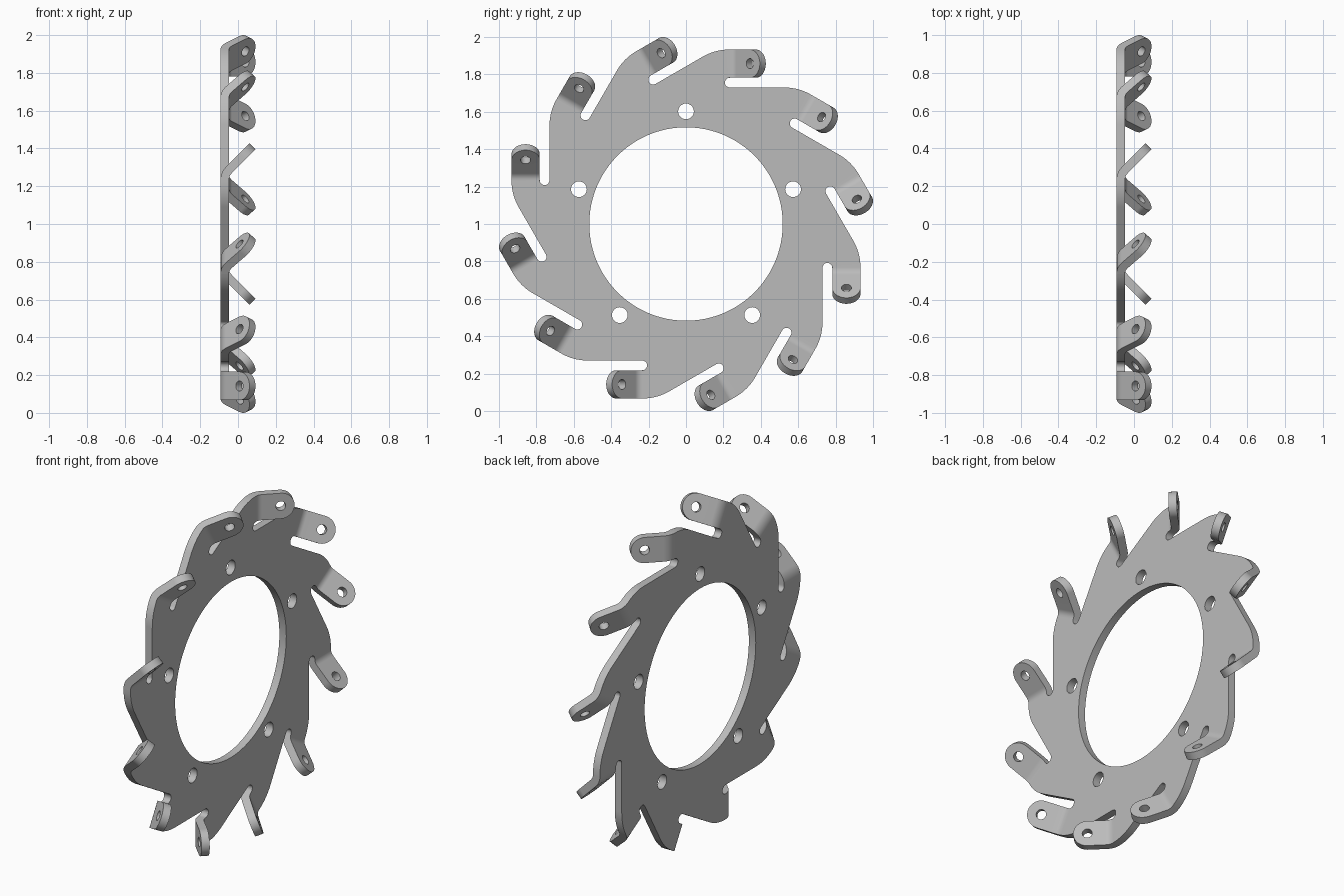
import bpy, bmesh
from math import sin, cos, tan, pi, radians
from mathutils import Matrix, Vector

if "Cube" in bpy.data.objects:
    bpy.data.objects.remove(bpy.data.objects["Cube"])

ARMS, THICK, MID_X = 12, 0.045, -0.07
TOP, LOW, SLOT = 0.933, 0.782, 0.73       # tab outer edge, tab inner edge, slot floor
BEND, RAD, STEPS = 0.234, 0.0725, 6       # bend start, bend radius, bend segments
TIP = 0.393                               # centre of the rounded tab end
ANGLE = pi / 4
BEND_END = BEND + RAD * ANGLE
MIDDLE, HALF = (TOP + LOW) / 2, (TOP - LOW) / 2

bm = bmesh.new()
flat = []                                 # (vertex, arm number) of the tabs, to be bent


def arc(cu, cv, r, a0, a1, n):
    return [(cu + r * cos(radians(a0 + (a1 - a0) * i / n)),
             cv + r * sin(radians(a0 + (a1 - a0) * i / n))) for i in range(n + 1)]


def verts(points, arm=0, bend=False):
    turn = Matrix.Rotation(-2 * pi * arm / ARMS, 3, 'X')
    made = [bm.verts.new(turn @ Vector((0, u, v))) for u, v in points]
    if bend:
        flat.extend((v, arm) for v in made)
    return made


def ring(vs):
    out = []
    for a, b in zip(vs, vs[1:] + vs[:1]):
        out.append(bm.edges.get((a, b)) or bm.edges.new((a, b)))
    return out


def circle(cu, cv, r, n, arm=0, bend=False):
    return ring(verts(arc(cu, cv, r, 0, 360, n)[:-1], arm, bend))


def fill(edges):
    bmesh.ops.triangle_fill(bm, edges=edges, normal=(1, 0, 0), use_beauty=True)


# Plate outline with swept arms and slots, one repeat per arm
step = 2 * pi / ARMS
corner = (TOP * cos(step) - SLOT) / sin(step)
tangent = 0.076
fillet = tangent / tan(step / 2)
outline, roots = [], []
for k in range(ARMS):
    shoulder = verts(arc(corner + tangent, TOP - fillet, fillet, 120, 90, 8), k)
    root = verts([(BEND, TOP), (BEND, LOW)], k)
    slot = verts(arc(BEND, (LOW + SLOT) / 2, (LOW - SLOT) / 2, 90, 270, 12)[1:], k)
    outline += shoulder + root + slot
    roots.append(root)
plate = ring(outline)

# Central opening and five bolt holes
plate += circle(0, 0, 0.517, 96)
for i in range(5):
    a = pi / 2 + 2 * pi * i / 5
    plate += circle(0.602 * cos(a), 0.602 * sin(a), 0.042, 28)
fill(plate)

# Tabs: bend strip, then a round-ended lug with a hole
for k, pair in enumerate(roots):
    for i in range(1, STEPS + 1):
        u = BEND + (BEND_END - BEND) * i / STEPS
        new = verts([(u, TOP), (u, LOW)], k, True)
        bm.faces.new((pair[0], pair[1], new[1], new[0]))
        pair = new
    end = verts(arc(TIP, MIDDLE, HALF, 90, -90, 20), k, True)
    fill(ring([pair[0]] + end + [pair[1]])
         + circle(TIP, MIDDLE, 0.027, 24, k, True))

# Fold every tab toward +x
for v, k in flat:
    turn = Matrix.Rotation(-step * k, 3, 'X')
    p = turn.inverted() @ v.co
    a = min((p.y - BEND) / RAD, ANGLE)
    rest = max(p.y - BEND_END, 0)
    v.co = turn @ Vector((RAD * (1 - cos(a)) + rest * sin(a),
                          BEND + RAD * sin(a) + rest * cos(a), p.z))
bmesh.ops.translate(bm, verts=bm.verts, vec=(MID_X, 0, 1))
bmesh.ops.recalc_face_normals(bm, faces=bm.faces)

mesh = bpy.data.meshes.new("slotted_ring_plate")
bm.to_mesh(mesh)
bm.free()
plate_obj = bpy.data.objects.new("slotted_ring_plate", mesh)
bpy.context.collection.objects.link(plate_obj)

# Grey metal
grey = bpy.data.materials.new("grey_metal")
grey.use_nodes = True
colour = (0.5, 0.5, 0.5, 1)
grey.diffuse_color = colour
grey.node_tree.nodes["Principled BSDF"].inputs["Base Color"].default_value = colour
mesh.materials.append(grey)

# Sheet thickness and smooth bends
bpy.ops.object.select_all(action='DESELECT')
plate_obj.select_set(True)
bpy.context.view_layer.objects.active = plate_obj
solid = plate_obj.modifiers.new("thickness", 'SOLIDIFY')
solid.thickness = THICK
solid.offset = 0
solid.use_even_offset = True
bpy.ops.object.modifier_apply(modifier=solid.name)
bm = bmesh.new()
bm.from_mesh(mesh)
bmesh.ops.recalc_face_normals(bm, faces=bm.faces)
bm.to_mesh(mesh)
bm.free()
bpy.ops.object.shade_smooth_by_angle(angle=radians(30))
weighted = plate_obj.modifiers.new("clean_shading", 'WEIGHTED_NORMAL')
weighted.keep_sharp = True
